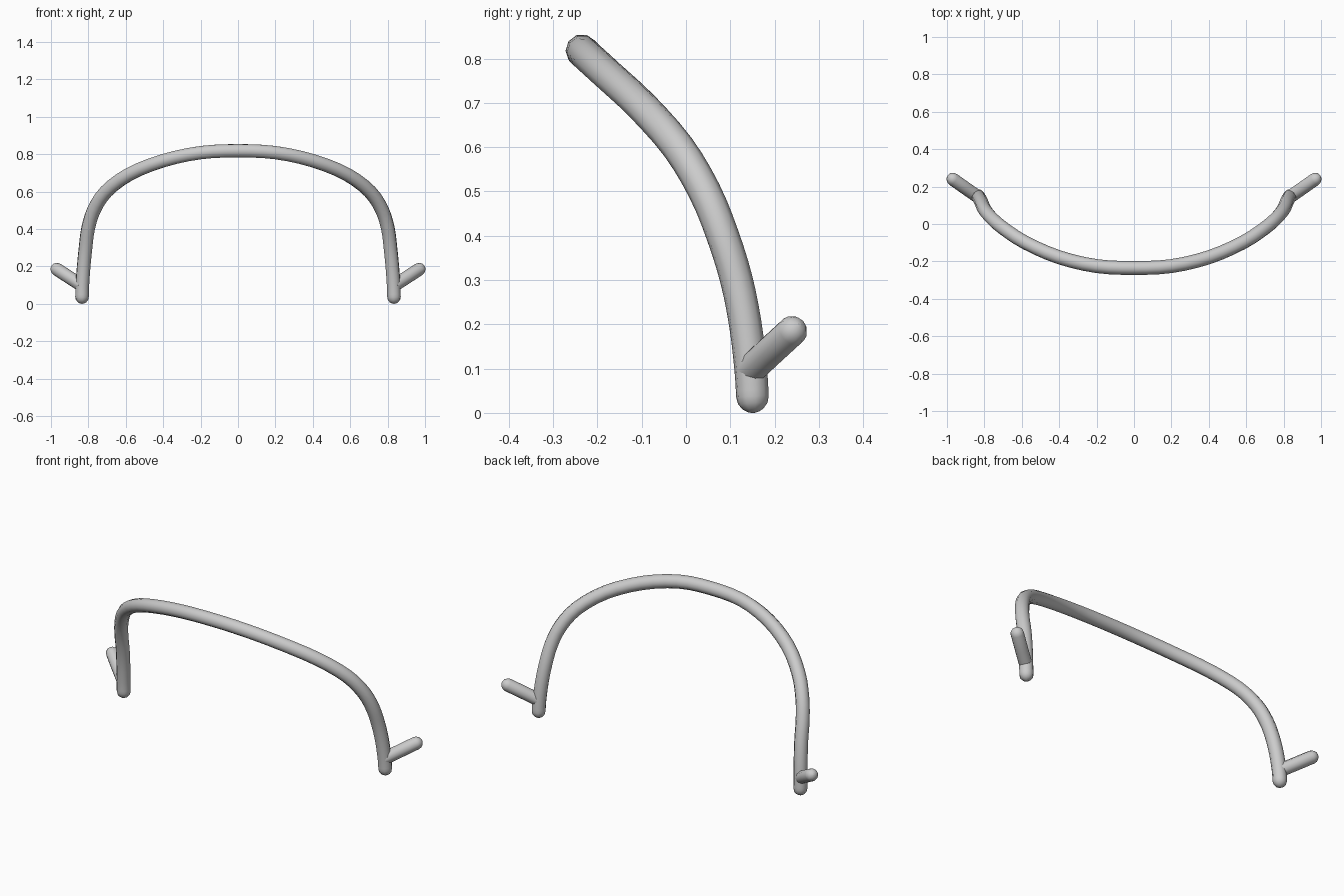
import bpy, math
from mathutils import Vector

if "Cube" in bpy.data.objects:
    bpy.data.objects.remove(bpy.data.objects["Cube"])

R = 0.037


def catmull(pts, steps=3):
    """Smooth a sparse path."""
    out = []
    for i in range(len(pts) - 1):
        p0, p1 = pts[max(i - 1, 0)], pts[i]
        p2, p3 = pts[i + 1], pts[min(i + 2, len(pts) - 1)]
        for s in range(steps):
            t = s / steps
            out.append(0.5 * (2 * p1 + (p2 - p0) * t
                              + (2 * p0 - 5 * p1 + 4 * p2 - p3) * t * t
                              + (3 * p1 - p0 - 3 * p2 + p3) * t ** 3))
    return out + [pts[-1]]


def round_end(path, radius):
    """(point, radius factor) pairs for a domed end beyond the last point."""
    d = (path[-1] - path[-2]).normalized()
    return [(path[-1] + d * radius * math.sin(a), max(math.cos(a), 0.12))
            for a in (math.radians(k) for k in (25, 50, 70, 85))]


def tube(name, rings, radius):
    cu = bpy.data.curves.new(name + "_path", "CURVE")
    cu.dimensions = "3D"
    cu.bevel_depth = radius
    cu.bevel_resolution = 3
    cu.use_fill_caps = True
    sp = cu.splines.new("POLY")
    sp.points.add(len(rings) - 1)
    for p, (co, r) in zip(sp.points, rings):
        p.co = (*co, 1)
        p.radius = r
    tmp = bpy.data.objects.new(name + "_tmp", cu)
    bpy.context.collection.objects.link(tmp)
    dg = bpy.context.evaluated_depsgraph_get()
    mesh = bpy.data.meshes.new_from_object(tmp.evaluated_get(dg))
    bpy.data.objects.remove(tmp)
    ob = bpy.data.objects.new(name, mesh)
    bpy.context.collection.objects.link(ob)
    mesh.shade_smooth()
    return ob


# Bowed arch, right half path from the crown to the foot
half = [Vector(p) for p in (
    (0, -.235, .818), (.2, -.225, .808), (.4, -.178, .765), (.58, -.1, .693),
    (.705, -.018, .6), (.771, .042, .5), (.802, .083, .4), (.815, .114, .3),
    (.825, .134, .2), (.832, .146, .1), (.834, .150, .037))]
flip = Vector((-1, 1, 1))
path = catmull([p * flip for p in reversed(half)] + half[1:])
end = round_end(path, R)
rings = ([(p * flip, r) for p, r in reversed(end)]
         + [(p, 1) for p in path] + end)
tube("arch_handle", rings, R)

# Outward pegs near both feet
pr = 0.035
peg = [Vector((.835, .146, .098)), Vector((.90, .191, .140)), Vector((.968, .239, .184))]
peg_rings = [(p, 1) for p in peg] + round_end(peg, pr)
tube("right_peg", peg_rings, pr)
tube("left_peg", [(p * flip, r) for p, r in peg_rings], pr)
